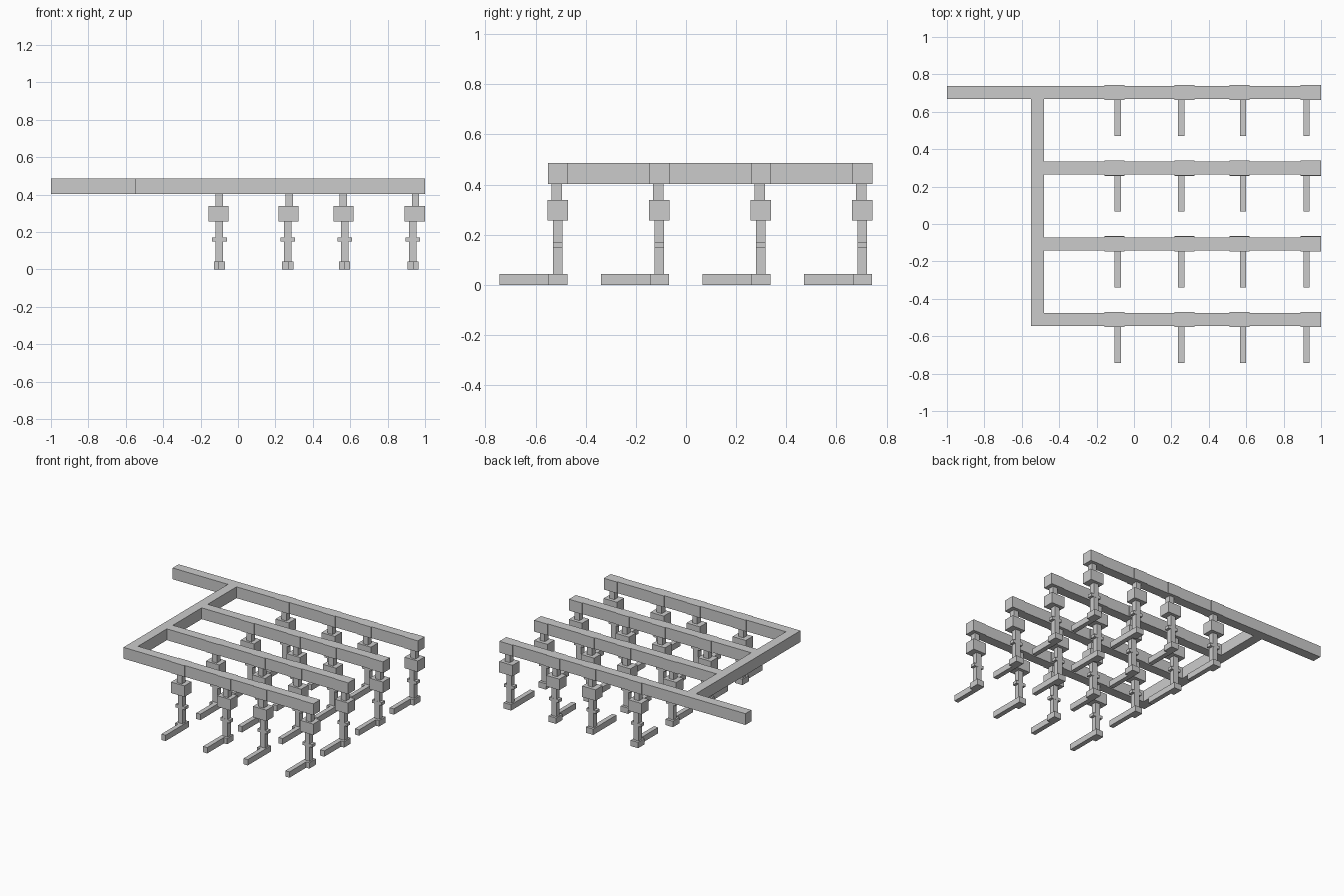
import bpy
import bmesh

if "Cube" in bpy.data.objects:
    bpy.data.objects.remove(bpy.data.objects["Cube"], do_unlink=True)

grey = bpy.data.materials.new("plain grey")
grey.use_nodes = True
colour = (0.6, 0.6, 0.6, 1)
grey.diffuse_color = colour
grey.node_tree.nodes["Principled BSDF"].inputs["Base Color"].default_value = colour


def box(name, x, y, z):
    """Block spanning the given (low, high) ranges."""
    spans = (x, y, z)
    mesh = bpy.data.meshes.new(name)
    bm = bmesh.new()
    bmesh.ops.create_cube(bm, size=1)
    for v in bm.verts:
        v.co = [lo + (c + 0.5) * (hi - lo) for c, (lo, hi) in zip(v.co, spans)]
    bm.to_mesh(mesh)
    bm.free()
    mesh.materials.append(grey)
    obj = bpy.data.objects.new(name, mesh)
    bpy.context.collection.objects.link(obj)
    return obj


def around(centre, half):
    return (centre - half, centre + half)


RAIL_Z = (0.403, 0.486)
ROWS = [-0.511 + i * 0.4047 for i in range(4)]
# Each column: block centre, neck centre, leg centre, side the toe sits on
COLUMNS = [(-0.104, -0.101, -0.099, 1),
           (0.27, 0.275, 0.266, -1),
           (0.564, 0.564, 0.57, 1),
           (0.945, 0.949, 0.935, -1)]

# Cross rail joining the rows
box("cross_rail", (-0.55, -0.48), (ROWS[0] - 0.034, ROWS[-1]), RAIL_Z)

for r, y in enumerate(ROWS):
    # Long rails, the rear one reaching further out
    start = -1 if r == len(ROWS) - 1 else -0.55
    box("long_rail", (start, 0.995), around(y, 0.035), RAIL_Z)

    for block_x, neck_x, leg_x, side in COLUMNS:
        # Collar on the rail and the hanging block
        box("rail_collar", around(block_x, 0.054), around(y, 0.04), RAIL_Z)
        box("neck", around(neck_x, 0.02), around(y - 0.004, 0.021), (0.337, 0.403))
        box("hanging_block", around(block_x, 0.054), around(y, 0.041), (0.257, 0.338))
        # Leg with its cross peg
        box("leg_shaft", around(leg_x, 0.02), around(y, 0.019), (0.04, 0.257))
        box("cross_peg", around(leg_x, 0.039), around(y, 0.0193), (0.15, 0.172))
        # Foot with a long toe to the front
        box("foot_base", around(leg_x, 0.03), around(y, 0.038), (0, 0.043))
        box("foot_toe", around(leg_x + side * 0.013, 0.017), (y - 0.232, y - 0.038), (0, 0.043))
